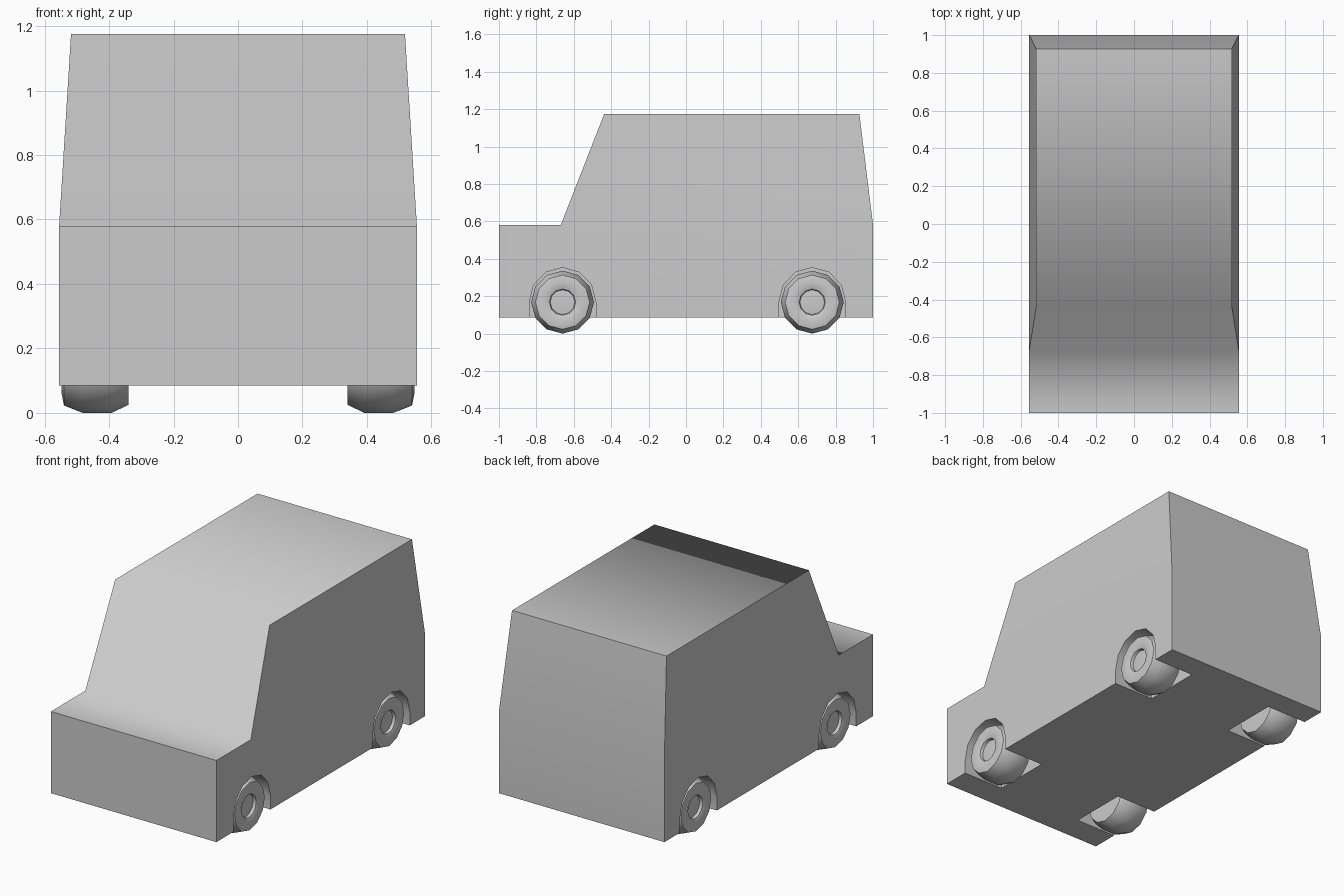
import bpy, bmesh
from math import sin, cos, pi, radians
from mathutils import Vector

if "Cube" in bpy.data.objects:
    bpy.data.objects.remove(bpy.data.objects["Cube"])

AXLES = (-0.66, 0.675)   # y of the front and rear wheels
AXLE_Z = 0.168


def make_object(name, bm):
    bmesh.ops.recalc_face_normals(bm, faces=bm.faces[:])
    mesh = bpy.data.meshes.new(name)
    bm.to_mesh(mesh)
    bm.free()
    ob = bpy.data.objects.new(name, mesh)
    bpy.context.collection.objects.link(ob)
    return ob


def activate(ob):
    bpy.ops.object.select_all(action='DESELECT')
    ob.select_set(True)
    bpy.context.view_layer.objects.active = ob


# Body: side profile as (y, z, half width), bridged from left to right
profile = [(-1, 0.085, 0.555), (-1, 0.58, 0.555), (-0.67, 0.58, 0.555),
           (-0.437, 1.175, 0.518), (0.927, 1.175, 0.518),
           (1, 0.58, 0.555), (1, 0.085, 0.555)]
bm = bmesh.new()
left, right = [[bm.verts.new((s * w, y, z)) for y, z, w in profile] for s in (-1, 1)]
for i in range(len(profile)):
    j = (i + 1) % len(profile)
    bm.faces.new((left[i], left[j], right[j], right[i]))
for side in (left, right):
    bm.faces.new([side[i] for i in (0, 1, 2, 5, 6)])   # lower side panel
    bm.faces.new([side[i] for i in (2, 3, 4, 5)])      # cabin side panel
body = make_object("van_body", bm)

# Wheel wells: arched prisms cut out of the body
bm = bmesh.new()
for y in AXLES:
    for s in (-1, 1):
        arch = [(0.178, -0.2)]
        arch += [(0.178 * cos(pi * k / 6), 0.185 * sin(pi * k / 6)) for k in range(7)]
        arch += [(-0.178, -0.2)]
        face = bm.faces.new([bm.verts.new((s * 0.285, y + a, AXLE_Z + b)) for a, b in arch])
        ext = bmesh.ops.extrude_face_region(bm, geom=[face], use_keep_orig=True)
        moved = [g for g in ext["geom"] if isinstance(g, bmesh.types.BMVert)]
        bmesh.ops.translate(bm, verts=moved, vec=(s * 0.4, 0, 0))
cutter = make_object("wheel_well_cutter", bm)
cutter.hide_render = True

cut = body.modifiers.new("wheel_wells", 'BOOLEAN')
cut.operation = 'DIFFERENCE'
cut.solver = 'EXACT'
cut.object = cutter
activate(body)
bpy.ops.object.modifier_apply(modifier=cut.name)
bpy.data.objects.remove(cutter)
activate(body)
bpy.ops.object.shade_smooth_by_angle(angle=radians(75))

# Wheels: lathed tyre and recessed hub, given as (x, radius)
wheel_profile = [(0.34, 0), (0.34, 0.143), (0.392, 0.168), (0.482, 0.168),
                 (0.54, 0.145), (0.548, 0.105), (0.535, 0.07),
                 (0.518, 0.066), (0.524, 0)]
for name, y in zip(("front_wheels", "rear_wheels"), AXLES):
    bm = bmesh.new()
    vs = [bm.verts.new((x, 0, r)) for x, r in wheel_profile]
    es = [bm.edges.new(p) for p in zip(vs, vs[1:])]
    bmesh.ops.spin(bm, geom=vs + es, cent=(0, 0, 0), axis=(1, 0, 0),
                   angle=2 * pi, steps=12, use_duplicate=False)
    bmesh.ops.remove_doubles(bm, verts=bm.verts[:], dist=1e-4)
    wheels = make_object(name, bm)
    wheels.location = (0, y, AXLE_Z)
    wheels.modifiers.new("mirror", 'MIRROR').use_mirror_merge = False
    activate(wheels)
    bpy.ops.object.shade_smooth_by_angle(angle=radians(48))
